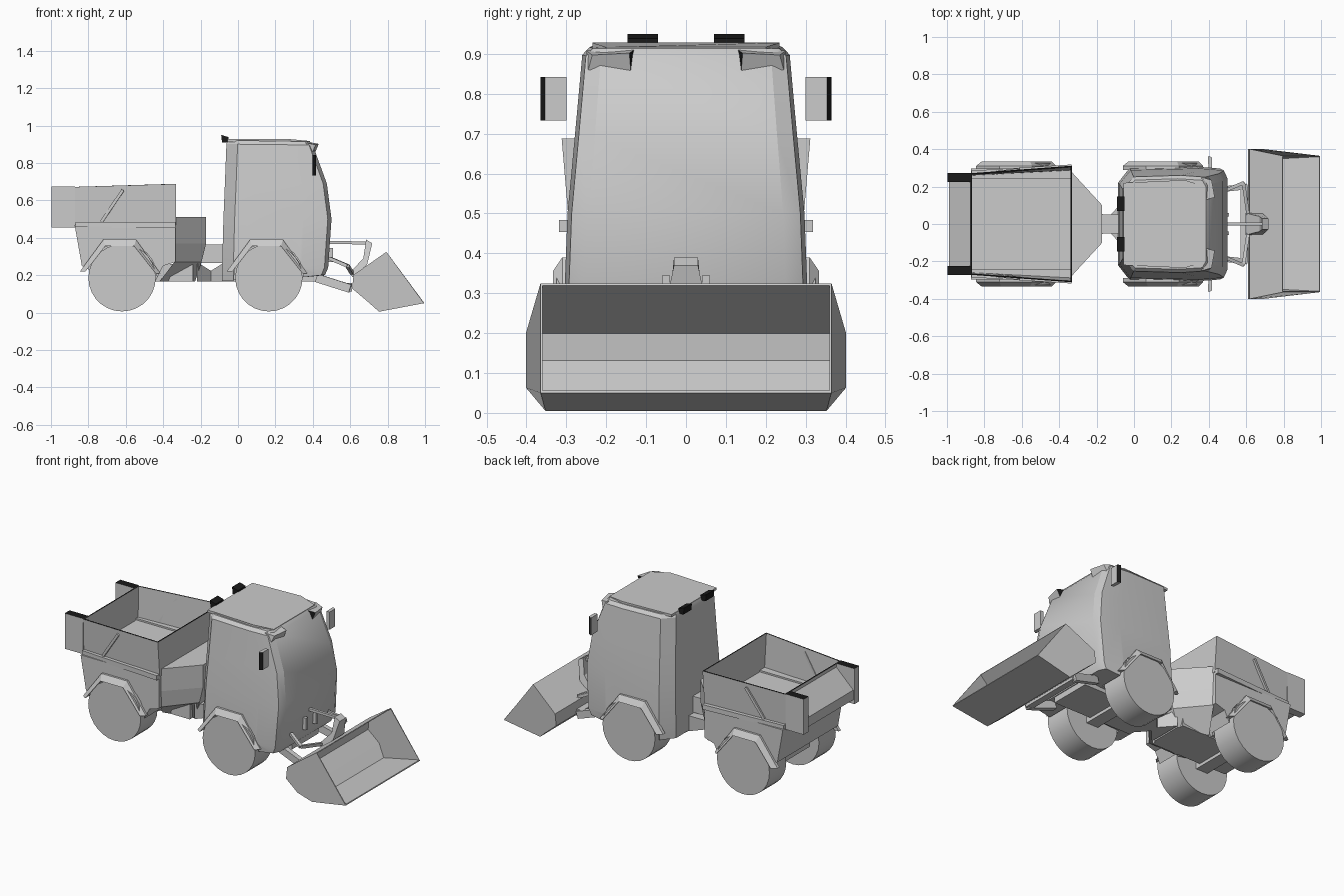
import bpy, bmesh, math
from mathutils import Vector

cube = bpy.data.objects.get("Cube")
if cube:
    bpy.data.objects.remove(cube, do_unlink=True)


def material(name, rgb):
    m = bpy.data.materials.new(name)
    m.use_nodes = True
    m.diffuse_color = (*rgb, 1)
    m.node_tree.nodes["Principled BSDF"].inputs["Base Color"].default_value = (*rgb, 1)
    return m


GREY = material("light grey", (0.6, 0.6, 0.6))
BLACK = material("black", (0.01, 0.01, 0.01))
SIDES = (("near", -1), ("far", 1))


def finish(name, bm, mat=GREY, smooth=None):
    bmesh.ops.recalc_face_normals(bm, faces=bm.faces)
    me = bpy.data.meshes.new(name)
    bm.to_mesh(me)
    bm.free()
    ob = bpy.data.objects.new(name, me)
    bpy.context.collection.objects.link(ob)
    me.materials.append(mat)
    if smooth:
        bpy.ops.object.select_all(action="DESELECT")
        ob.select_set(True)
        bpy.context.view_layer.objects.active = ob
        bpy.ops.object.shade_smooth_by_angle(angle=math.radians(smooth))
    return ob


def loft(name, rings, cap_end=True, **kw):
    """Skin a list of closed rings with equal point counts."""
    bm = bmesh.new()
    vs = [[bm.verts.new(p) for p in ring] for ring in rings]
    n = len(vs[0])
    for a, b in zip(vs, vs[1:]):
        for i in range(n):
            bm.faces.new((a[i], a[(i + 1) % n], b[(i + 1) % n], b[i]))
    bm.faces.new(vs[0])
    if cap_end:
        bm.faces.new(vs[-1])
    return finish(name, bm, **kw)


def prism(name, profile, y0, y1, **kw):
    """Extrude an x-z profile along y."""
    return loft(name, [[(x, y, z) for x, z in profile] for y in (y0, y1)], **kw)


def box(name, lo, hi, **kw):
    prof = [(lo[0], lo[2]), (hi[0], lo[2]), (hi[0], hi[2]), (lo[0], hi[2])]
    return prism(name, prof, lo[1], hi[1], **kw)


def strut(name, p, q, w, h):
    """Rectangular bar between two points."""
    p, q = Vector(p), Vector(q)
    d = (q - p).normalized()
    side = d.cross(Vector((0, 0, 1))).normalized() * w / 2
    up = side.cross(d).normalized() * h / 2
    return loft(name, [[c + side + up, c - side + up, c - side - up, c + side - up]
                       for c in (p, q)])


def disc(name, x, z, r, y0, y1, n, **kw):
    pts = [(x + r * math.cos(math.tau * i / n), z + r * math.sin(math.tau * i / n))
           for i in range(n)]
    return prism(name, pts, y0, y1, **kw)


def blacken(ob, direction, limit):
    """Paint faces that look along a direction black."""
    ob.data.materials.append(BLACK)
    d = Vector(direction).normalized()
    for f in ob.data.polygons:
        f.material_index = int(f.normal.dot(d) > limit)


def thicken(ob, amount, rim=0):
    mod = ob.modifiers.new("wall thickness", "SOLIDIFY")
    mod.thickness, mod.offset, mod.material_offset_rim = amount, 0, rim


# Wheels, bevelled mudguards and hidden wheel-well cutters
AXLES = (("cab", 0.165), ("hopper", -0.62))
ARCH_OUTER = [(-0.225, 0.22), (-0.1, 0.39), (0.075, 0.39), (0.205, 0.21)]
ARCH_INNER = [(-0.195, 0.22), (-0.09, 0.355), (0.065, 0.355), (0.18, 0.21)]
cutters = []
for part, x in AXLES:
    for side, s in SIDES:
        disc(f"{part}_wheel_{side}", x, 0.186, 0.18, s * 0.16, s * 0.325, 28, smooth=30)
        cut = disc(f"{part}_well_cutter_{side}", x, 0.186, 0.187, s * 0.15, s * 0.5, 24)
        cut.hide_render = True
        cut.hide_set(True)
        cutters.append(cut)
        loft(f"{part}_mudguard_{side}", [
            [(x + a, s * 0.29, za), (x + a, s * 0.31, za), (x + b, s * 0.334, zb), (x + b, s * 0.29, zb)]
            for (a, za), (b, zb) in zip(ARCH_OUTER, ARCH_INNER)])
    strut(f"{part}_axle", (x, -0.2, 0.186), (x, 0.2, 0.186), 0.08, 0.08)


def cut_wells(ob):
    for c in cutters:
        mod = ob.modifiers.new("wheel well", "BOOLEAN")
        mod.object, mod.operation, mod.solver = c, "DIFFERENCE", "EXACT"


# Cab body: stacked plan outlines
def cab_ring(z, xr, xf, w, zf=None):
    zf = z if zf is None else zf
    half = [(xr, w * 0.72, z), (xr + 0.06, w * 0.97, z), (xf - 0.15, w, (z + zf) / 2),
            (xf - 0.02, w * 0.965, zf), (xf, w * 0.82, zf)]
    return half + [(x, -y, z) for x, y, z in reversed(half)]


cab = loft("cab", [cab_ring(0.17, -0.085, 0.465, 0.303, 0.2),
                   cab_ring(0.24, -0.085, 0.482, 0.307),
                   cab_ring(0.5, -0.078, 0.5, 0.297),
                   cab_ring(0.69, -0.07, 0.475, 0.279),
                   cab_ring(0.9, -0.062, 0.4, 0.26, 0.895),
                   cab_ring(0.92, -0.055, 0.385, 0.242, 0.914)], smooth=25)
cut_wells(cab)

# Roof panel, front visors, roof lamps and mirrors
roof = [(-0.055, 0.22, 0.928), (0.27, 0.235, 0.928), (0.385, 0.2, 0.917)]
outline = roof + [(x, -y, z) for x, y, z in reversed(roof)]
loft("roof_panel", [[(x, y, z - drop) for x, y, z in outline] for drop in (0.015, 0)])
for side, s in SIDES:
    visor = loft(f"roof_visor_{side}", [
        [(0.37, s * 0.126, 0.913), (0.432, s * 0.142, 0.902), (0.41, s * 0.138, 0.85)],
        [(0.36, s * 0.25, 0.908), (0.415, s * 0.235, 0.897), (0.4, s * 0.245, 0.86)]])
    blacken(visor, (0, -s, 0), 0.8)
    loft(f"roof_lamp_{side}", [[(x, s * y, z) for x, z in ((-0.09, 0.95), (-0.05, 0.938),
                                                         (-0.05, 0.908), (-0.085, 0.908))]
                               for y in (0.07, 0.147)], mat=BLACK)
    plan = [(0.398, 0.3), (0.395, 0.36), (0.4, 0.365), (0.418, 0.354), (0.418, 0.3)]
    mirror = loft(f"mirror_{side}", [[(x, s * y, z) for x, y in plan] for z in (0.733, 0.842)])
    blacken(mirror, (0.5, s, 0), 0.95)

# Rear carrier body under the hopper
carrier = prism("carrier_body", [(-0.872, 0.46), (-0.335, 0.46), (-0.335, 0.27), (-0.4, 0.25),
                                 (-0.44, 0.17), (-0.8, 0.23), (-0.835, 0.25)], -0.297, 0.297)
cut_wells(carrier)


# Open hopper with flared walls and dark top edges
def bed_ring(zr, zf, yr, yf):
    return [(-0.87, -yr, zr), (-0.335, -yf, zf), (-0.335, yf, zf), (-0.87, yr, zr)]


hopper = loft("hopper", [bed_ring(0.47, 0.47, 0.262, 0.29), bed_ring(0.672, 0.688, 0.268, 0.308)],
              cap_end=False)
hopper.data.materials.append(BLACK)
thicken(hopper, 0.01, rim=1)
for side, s in SIDES:
    loft(f"hopper_rail_{side}", [[(-0.87, s * 0.24, z), (-0.335, s * 0.24, z),
                                  (-0.335, s * 0.318, z), (-0.87, s * 0.285, z)]
                                 for z in (0.453, 0.483)])
    strut(f"hopper_brace_{side}", (-0.73, s * 0.275, 0.485), (-0.615, s * 0.29, 0.655), 0.018, 0.016)
    post = box(f"tail_post_{side}", (-0.998, s * 0.225, 0.455), (-0.872, s * 0.272, 0.675))
    blacken(post, (0, 0, 1), 0.9)
prism("tail_chute", [(-0.865, 0.66), (-0.99, 0.54), (-0.99, 0.48), (-0.865, 0.46)], -0.23, 0.23)


# Tapered engine housing ahead of the hopper
def nose_ring(z, x0, x1, w0, w1):
    return [(x0, -w0, z), (x1, -w1, z), (x1, w1, z), (x0, w0, z)]


loft("engine_housing", [nose_ring(0.165, -0.42, -0.23, 0.14, 0.1),
                        nose_ring(0.27, -0.34, -0.195, 0.275, 0.1),
                        nose_ring(0.37, -0.337, -0.17, 0.278, 0.1),
                        nose_ring(0.51, -0.335, -0.17, 0.28, 0.1)])

# Articulated joint and chassis beams
box("joint_block", (-0.2, -0.05, 0.265), (-0.06, 0.05, 0.365))
for name, x0, x1 in (("rear", -0.22, -0.14), ("cab", -0.07, -0.15)):
    loft(f"joint_fork_{name}", [[(x, -w, z0), (x, w, z0), (x, w, z1), (x, -w, z1)]
                                for x, w, z0, z1 in ((x0, 0.11, 0.165, 0.27),
                                                     (x1, 0.02, 0.165, 0.22))])
box("cab_chassis", (-0.08, -0.13, 0.165), (0.46, 0.13, 0.26))
box("carrier_chassis", (-0.76, -0.13, 0.165), (-0.24, 0.13, 0.26))

# Open loading bucket: back and floor strip with two bulged cheeks
BUCKET = [(0.795, 0.362, 0.322), (0.62, 0.398, 0.2), (0.613, 0.398, 0.13),
          (0.69, 0.398, 0.065), (0.755, 0.35, 0.008), (0.993, 0.362, 0.053)]
bm = bmesh.new()
rows = [[bm.verts.new((x, s * y, z)) for x, y, z in BUCKET] for s in (-1, 1)]
for i in range(len(BUCKET) - 1):
    bm.faces.new((rows[0][i], rows[0][i + 1], rows[1][i + 1], rows[1][i]))
for row in rows:
    bm.faces.new(row)
thicken(finish("bucket", bm), 0.008)

# Loader linkage
loft("tilt_bracket", [[(0.685, s * 0.03, 0.39), (0.718, s * 0.03, 0.37), (0.69, s * 0.055, 0.255),
                       (0.612, s * 0.06, 0.19), (0.595, s * 0.06, 0.21), (0.67, s * 0.04, 0.29)]
                      for s in (-1, 1)])
strut("tilt_rod", (0.48, 0, 0.375), (0.7, 0, 0.372), 0.016, 0.016)
strut("linkage_crossbar", (0.59, -0.2, 0.135), (0.59, 0.2, 0.135), 0.04, 0.045)
for side, s in SIDES:
    strut(f"lift_arm_{side}", (0.42, s * 0.18, 0.185), (0.6, s * 0.2, 0.128), 0.03, 0.045)
    strut(f"upper_link_{side}", (0.49, s * 0.18, 0.29), (0.585, s * 0.22, 0.25), 0.018, 0.018)
    strut(f"inner_link_{side}", (0.585, s * 0.22, 0.25), (0.61, s * 0.05, 0.21), 0.018, 0.018)
    box(f"link_mount_{side}", (0.47, s * 0.04, 0.27), (0.508, s * 0.06, 0.345))
